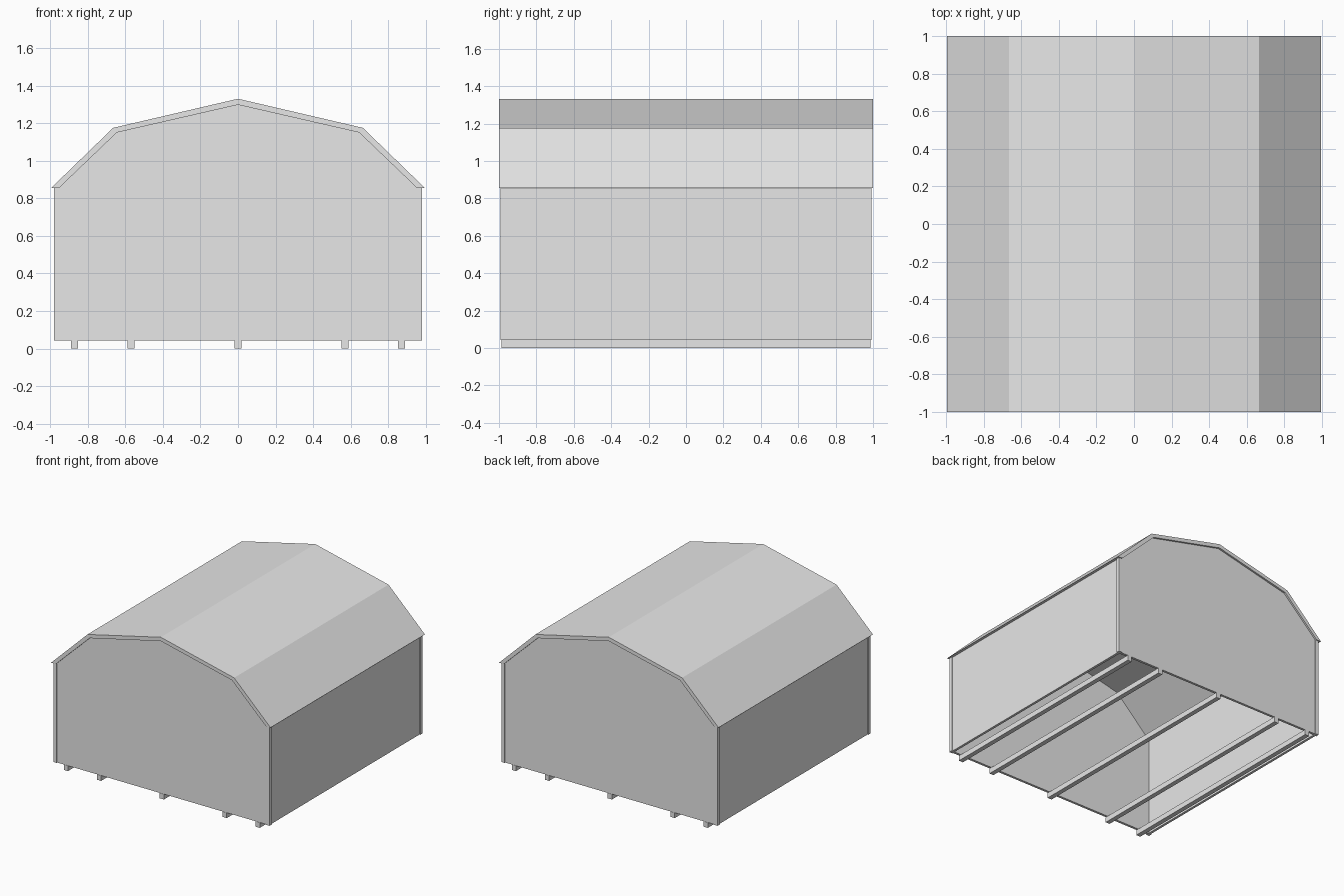
import bpy, bmesh
from mathutils import Vector

if "Cube" in bpy.data.objects:
    bpy.data.objects.remove(bpy.data.objects["Cube"], do_unlink=True)

grey = bpy.data.materials.new("plain grey")
grey.use_nodes = True
grey.diffuse_color = (0.8, 0.8, 0.8, 1)
grey.node_tree.nodes["Principled BSDF"].inputs["Base Color"].default_value = grey.diffuse_color


def extrude_profile(name, profile, y0, y1):
    """Extrude a closed (x, z) profile from y0 to y1."""
    bm = bmesh.new()
    face = bm.faces.new([bm.verts.new((x, y0, z)) for x, z in profile])
    result = bmesh.ops.extrude_face_region(bm, geom=[face])
    moved = [g for g in result["geom"] if isinstance(g, bmesh.types.BMVert)]
    bmesh.ops.translate(bm, verts=moved, vec=Vector((0, y1 - y0, 0)))
    bmesh.ops.recalc_face_normals(bm, faces=bm.faces)
    mesh = bpy.data.meshes.new(name)
    bm.to_mesh(mesh)
    bm.free()
    mesh.materials.append(grey)
    obj = bpy.data.objects.new(name, mesh)
    bpy.context.collection.objects.link(obj)
    return obj


def box(name, x0, x1, y0, y1, z0, z1):
    return extrude_profile(name, [(x0, z0), (x1, z0), (x1, z1), (x0, z1)], y0, y1)


def mirrored(half):
    """Complete a right-hand profile ending on the centre line."""
    return half + [(-x, z) for x, z in reversed(half[:-1])]


floor_z, eave_z = 0.043, 0.855
wall_x, wall_y, wall_t = 0.972, 0.985, 0.02
post_x, post_y, post_w = 0.98, 0.992, 0.03

# Folded barn roof with a level cut at the eaves
outer = mirrored([(0.995, eave_z), (0.665, 1.175), (0, 1.33)])
inner = mirrored([(0.953, eave_z), (0.645, 1.15), (0, 1.298)])
extrude_profile("roof", outer + inner[::-1], -1, 1)

# Gable walls reach up to the underside of the roof
gable = mirrored([(wall_x, floor_z), (wall_x, eave_z), (0.953, eave_z), (0.645, 1.15), (0, 1.298)])
extrude_profile("front_gable_wall", gable, -wall_y, -wall_y + wall_t)
extrude_profile("back_gable_wall", gable, wall_y - wall_t, wall_y)

# Side walls and raised corner posts
for side, s in (("left", 1), ("right", -1)):
    xs = sorted((s * wall_x, s * (wall_x - wall_t)))
    box(side + "_side_wall", *xs, -wall_y + wall_t, wall_y - wall_t, floor_z, eave_z)
    px = sorted((s * post_x, s * (post_x - post_w)))
    for end, e in (("front", -1), ("back", 1)):
        py = sorted((e * post_y, e * (post_y - post_w)))
        box(f"{end}_{side}_corner_post", *px, *py, floor_z, eave_z)

# Ground runners under the open base
for i, x in enumerate((-0.87, -0.57, 0, 0.57, 0.87), 1):
    box(f"runner_{i}", x - 0.019, x + 0.019, -0.987, 0.987, 0, floor_z)
